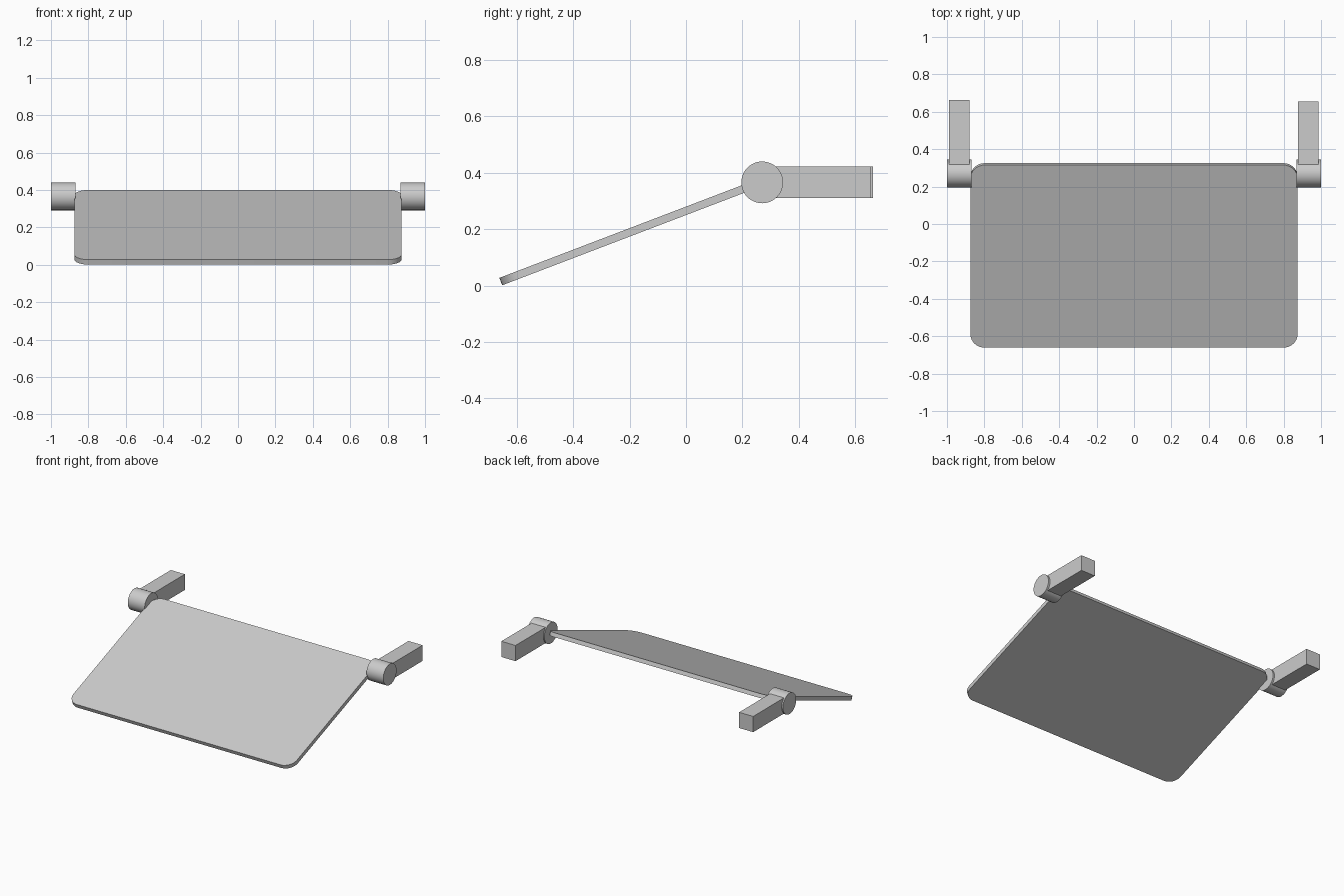
import bpy, bmesh, math
from mathutils import Matrix

if "Cube" in bpy.data.objects:
    bpy.data.objects.remove(bpy.data.objects["Cube"])


def finish(name, bm, smooth=False):
    bmesh.ops.recalc_face_normals(bm, faces=bm.faces[:])
    me = bpy.data.meshes.new(name)
    bm.to_mesh(me)
    bm.free()
    ob = bpy.data.objects.new(name, me)
    bpy.context.collection.objects.link(ob)
    if smooth:
        bpy.ops.object.select_all(action='DESELECT')
        ob.select_set(True)
        bpy.context.view_layer.objects.active = ob
        bpy.ops.object.shade_smooth_by_angle(angle=math.radians(30))
    return ob


# Tilted panel: rounded rectangle with thickness
def panel(half_x, half_y, thick, radius, steps=8):
    bm = bmesh.new()
    verts = []
    for i, (sx, sy) in enumerate([(1, 1), (-1, 1), (-1, -1), (1, -1)]):
        for k in range(steps + 1):
            a = math.pi / 2 * (i + k / steps)
            verts.append(bm.verts.new((sx * (half_x - radius) + radius * math.cos(a),
                                       sy * (half_y - radius) + radius * math.sin(a),
                                       -thick / 2)))
    face = bm.faces.new(verts)
    ext = bmesh.ops.extrude_face_region(bm, geom=[face])
    top = [v for v in ext['geom'] if isinstance(v, bmesh.types.BMVert)]
    bmesh.ops.translate(bm, verts=top, vec=(0, 0, thick))
    return finish("panel", bm, True)


board = panel(0.875, 0.523, 0.028, 0.078)
board.location = (0, -0.168, 0.201)
board.rotation_euler.x = math.radians(20.9)


# Hinge barrel lying along x
def barrel(name, x0, x1):
    bm = bmesh.new()
    mat = Matrix.Translation(((x0 + x1) / 2, 0.27, 0.366)) @ Matrix.Rotation(math.pi / 2, 4, 'Y')
    bmesh.ops.create_cone(bm, cap_ends=True, segments=48, radius1=0.074,
                          radius2=0.074, depth=x1 - x0, matrix=mat)
    finish(name, bm, True)


# Square mounting arm running back from the barrel
def arm(name, x0, x1, y1):
    bm = bmesh.new()
    y0, z0, z1 = 0.27, 0.311, 0.422
    mat = (Matrix.Translation(((x0 + x1) / 2, (y0 + y1) / 2, (z0 + z1) / 2))
           @ Matrix.Diagonal((x1 - x0, y1 - y0, z1 - z0, 1)))
    bmesh.ops.create_cube(bm, size=1, matrix=mat)
    finish(name, bm)


barrel("left_hinge_barrel", -1.0, -0.868)
barrel("right_hinge_barrel", 0.868, 1.0)
arm("left_arm", -0.99, -0.88, 0.663)
arm("right_arm", 0.876, 0.987, 0.655)
